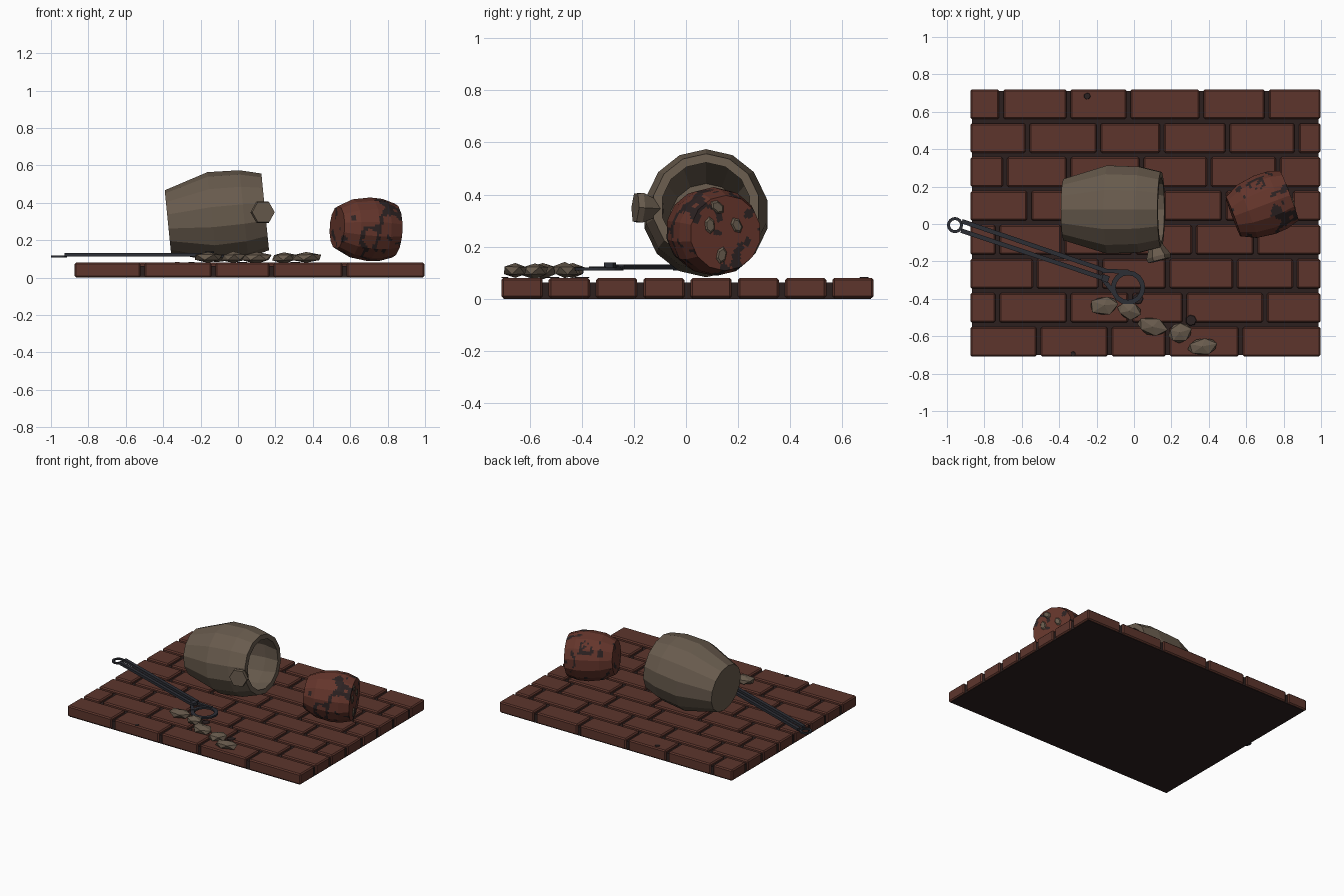
import bpy, bmesh, math, random
from mathutils import Vector, Matrix, noise

random.seed(4)
if "Cube" in bpy.data.objects:
    bpy.data.objects.remove(bpy.data.objects["Cube"], do_unlink=True)


def material(name, r, g, b):
    lin = [((c / 255 + 0.055) / 1.055) ** 2.4 for c in (r, g, b)] + [1]
    m = bpy.data.materials.new(name)
    m.diffuse_color = lin
    m.use_nodes = True
    node = m.node_tree.nodes["Principled BSDF"]
    node.inputs["Base Color"].default_value = lin
    node.inputs["Roughness"].default_value = 0.9
    return m


BRICK = material("brick red", 93, 53, 44)
MORTAR = material("dark mortar", 44, 32, 31)
CLAY = material("grey brown clay", 104, 91, 77)
RED_CLAY = material("red clay", 100, 53, 43)
STAIN = material("dark stain", 44, 34, 34)
IRON = material("dark iron", 44, 46, 53)


def finish(name, bm, *mats):
    bmesh.ops.recalc_face_normals(bm, faces=bm.faces)
    mesh = bpy.data.meshes.new(name)
    bm.to_mesh(mesh)
    bm.free()
    for m in mats:
        mesh.materials.append(m)
    ob = bpy.data.objects.new(name, mesh)
    bpy.context.collection.objects.link(ob)
    return ob


def add_box(bm, lo, hi, bevel=0.0):
    lo, hi = Vector(lo), Vector(hi)
    size = Matrix.Diagonal((*(hi - lo), 1))
    made = bmesh.ops.create_cube(bm, size=1, matrix=Matrix.Translation((lo + hi) / 2) @ size)
    if bevel:
        edges = {e for v in made["verts"] for e in v.link_edges}
        bmesh.ops.bevel(bm, geom=list(edges), offset=bevel, segments=1, affect='EDGES')


def frame(a, b):
    """Matrix at a, with local z pointing to b and local x upward."""
    a, b = Vector(a), Vector(b)
    d = (b - a).normalized()
    y = d.cross(Vector((0, 0, 1))).normalized()
    x = y.cross(d)
    return Matrix.Translation(a) @ Matrix((x, y, d)).transposed().to_4x4()


def lathe(bm, profile, sides, mat, sub=1, closed=False):
    """Turn (radius, height) points into a faceted solid; sub splits each facet."""
    rings = []
    step = 2 * math.pi / sides
    for r, h in profile:
        ring = []
        for i in range(sides * sub):
            a = i * step / sub
            k = math.cos(step / 2) / math.cos(a % step - step / 2) if i % sub else 1
            ring.append(bm.verts.new(mat @ Vector((r * k * math.cos(a), r * k * math.sin(a), h))))
        rings.append(ring)
    pairs = list(zip(rings, rings[1:]))
    if closed:
        pairs.append((rings[-1], rings[0]))
    else:
        bm.faces.new(rings[0])
        bm.faces.new(rings[-1])
    for p, q in pairs:
        for i in range(len(p)):
            j = (i + 1) % len(p)
            bm.faces.new((p[i], p[j], q[j], q[i]))


def resample(profile, gap):
    out = [profile[0]]
    for p, q in zip(profile, profile[1:]):
        p, q = Vector(p), Vector(q)
        n = max(1, round((q - p).length / gap))
        out += [tuple(p.lerp(q, (i + 1) / n)) for i in range(n)]
    return out


# Brick floor: rows from back to front, listed by their joints
X0, X1, Y1, PITCH, TOP = -0.875, 0.997, 0.72, 0.1815, 0.08
joints = [
    (-0.71, -0.35, -0.03, 0.36, 0.71),
    (-0.57, -0.19, 0.15, 0.50, 0.87),
    (-0.69, -0.35, 0.04, 0.40, 0.77),
    (-0.56, -0.23, 0.15, 0.48, 0.84),
    (-0.73, -0.38, 0.0, 0.32, 0.65),
    (-0.53, -0.18, 0.18, 0.54, 0.86),
    (-0.73, -0.35, -0.02, 0.27, 0.70),
    (-0.51, -0.13, 0.18, 0.57),
]
bm = bmesh.new()
for row, cuts in enumerate(joints):
    y = Y1 - row * PITCH
    ends = [X0 - 0.011, *cuts, X1 + 0.011]
    for a, b in zip(ends, ends[1:]):
        add_box(bm, (a + 0.011, y - 0.158, 0.002), (b - 0.011, y, TOP), 0.008)
finish("floor_bricks", bm, BRICK)

bm = bmesh.new()
add_box(bm, (X0 + 0.01, -0.70, 0), (X1 - 0.01, Y1 - 0.01, 0.062))
finish("floor_mortar", bm, MORTAR)

# Soot spots on the bricks
bm = bmesh.new()
for x, y, r in ((-0.25, 0.684, 0.018), (0.305, -0.515, 0.03), (0.02, -0.40, 0.03), (-0.325, -0.695, 0.014)):
    lathe(bm, [(r, 0), (r * 0.9, 0.003)], 7, Matrix.Translation((x, y, TOP)))
finish("soot_spots", bm, STAIN)

# Large pot lying on its side, hollow, mouth towards +x
bm = bmesh.new()
pot = frame((-0.375, 0.077, 0.30), (0.147, 0.077, 0.352))
lathe(bm, [(0.168, 0), (0.242, 0.237), (0.235, 0.408), (0.206, 0.523),
           (0.172, 0.523), (0.205, 0.40), (0.21, 0.237), (0.14, 0.03)], 14, pot)
finish("large_pot", bm, CLAY)

# Broken handle stump on the pot's front
bm = bmesh.new()
stump = frame((0.11, -0.09, 0.345), (0.135, -0.19, 0.35))
lathe(bm, [(0.025, 0), (0.066, 0.085), (0.062, 0.108)], 6, stump @ Matrix.Rotation(math.pi / 6, 4, 'Z'))
finish("handle_stump", bm, CLAY)

# Small stained pot, its broad end towards +x
bm = bmesh.new()
cup = frame((0.53, 0.04, 0.268), (0.83, 0.152, 0.252))
outline = [(0.004, 0), (0.115, 0), (0.155, 0.08), (0.17, 0.18), (0.166, 0.25), (0.145, 0.32), (0.004, 0.32)]
lathe(bm, resample(outline, 0.012), 14, cup, sub=6)
for f in bm.faces:
    p = f.calc_center_median()
    vein = abs(noise.noise(p * 9)) < 0.11 and noise.noise(p * 6 + Vector((3, 1, 7))) > 0.02
    blot = noise.noise(p * 17 + Vector((5, 2, 1))) > 0.5
    f.material_index = int(vein or blot)
finish("small_pot", bm, RED_CLAY, STAIN)

# Pale chips on the broad end
bm = bmesh.new()
for up, side, turn in ((0.03, 0.065, 0.1), (0.03, -0.045, 0.5), (-0.085, 0.015, -0.2), (0.1, 0.035, 0.9)):
    place = cup @ Matrix.Translation((up, side, 0.318)) @ Matrix.Rotation(turn, 4, 'Z')
    lathe(bm, [(0.036, 0), (0.024, 0.009)], 6, place @ Matrix.Diagonal((1, 0.65, 1, 1)))
finish("pot_chips", bm, CLAY)


# Iron tongs
def add_bar(bm, a, b, w, z, t):
    mat = frame((*a, z), (*b, z))
    length = (Vector(b) - Vector(a)).length
    box = bmesh.ops.create_cube(bm, size=1)
    bmesh.ops.transform(bm, verts=box["verts"],
                        matrix=mat @ Matrix.Translation((0, 0, length / 2)) @ Matrix.Diagonal((t, w, length, 1)))


def add_ring(bm, x, y, z, r, w, t):
    lathe(bm, [(r, -t / 2), (r, t / 2), (r - w, t / 2), (r - w, -t / 2)], 16,
          Matrix.Translation((x, y, z)), closed=True)


bm = bmesh.new()
add_bar(bm, (-0.92, 0.015), (-0.15, -0.25), 0.024, 0.122, 0.018)
add_bar(bm, (-0.925, -0.035), (-0.15, -0.295), 0.024, 0.122, 0.018)
add_bar(bm, (-0.17, -0.25), (-0.03, -0.255), 0.022, 0.116, 0.014)
add_bar(bm, (-0.18, -0.275), (-0.11, -0.365), 0.024, 0.116, 0.014)
add_bar(bm, (-0.17, -0.285), (-0.135, -0.297), 0.036, 0.129, 0.022)
finish("tong_arms", bm, IRON)
bm = bmesh.new()
add_ring(bm, -0.957, -0.006, 0.113, 0.043, 0.016, 0.01)
add_ring(bm, -0.032, -0.34, 0.114, 0.092, 0.026, 0.012)
finish("tong_rings", bm, IRON)

# Loose stones in a trail
bm = bmesh.new()
for x, y, w, d, turn in ((-0.16, -0.435, 0.085, 0.055, 0.1), (-0.025, -0.465, 0.068, 0.05, -0.3),
                         (0.10, -0.55, 0.09, 0.052, -0.2), (0.245, -0.58, 0.068, 0.058, 0.3),
                         (0.365, -0.655, 0.088, 0.05, 0.2)):
    place = (Matrix.Translation((x, y, 0.108)) @ Matrix.Rotation(turn, 4, 'Z')
             @ Matrix.Diagonal((w, d, 0.031, 1)))
    ball = bmesh.ops.create_icosphere(bm, subdivisions=1, radius=1)
    for v in ball["verts"]:
        v.co *= random.uniform(0.88, 1.12)
    bmesh.ops.transform(bm, verts=ball["verts"], matrix=place)
finish("loose_stones", bm, CLAY)
